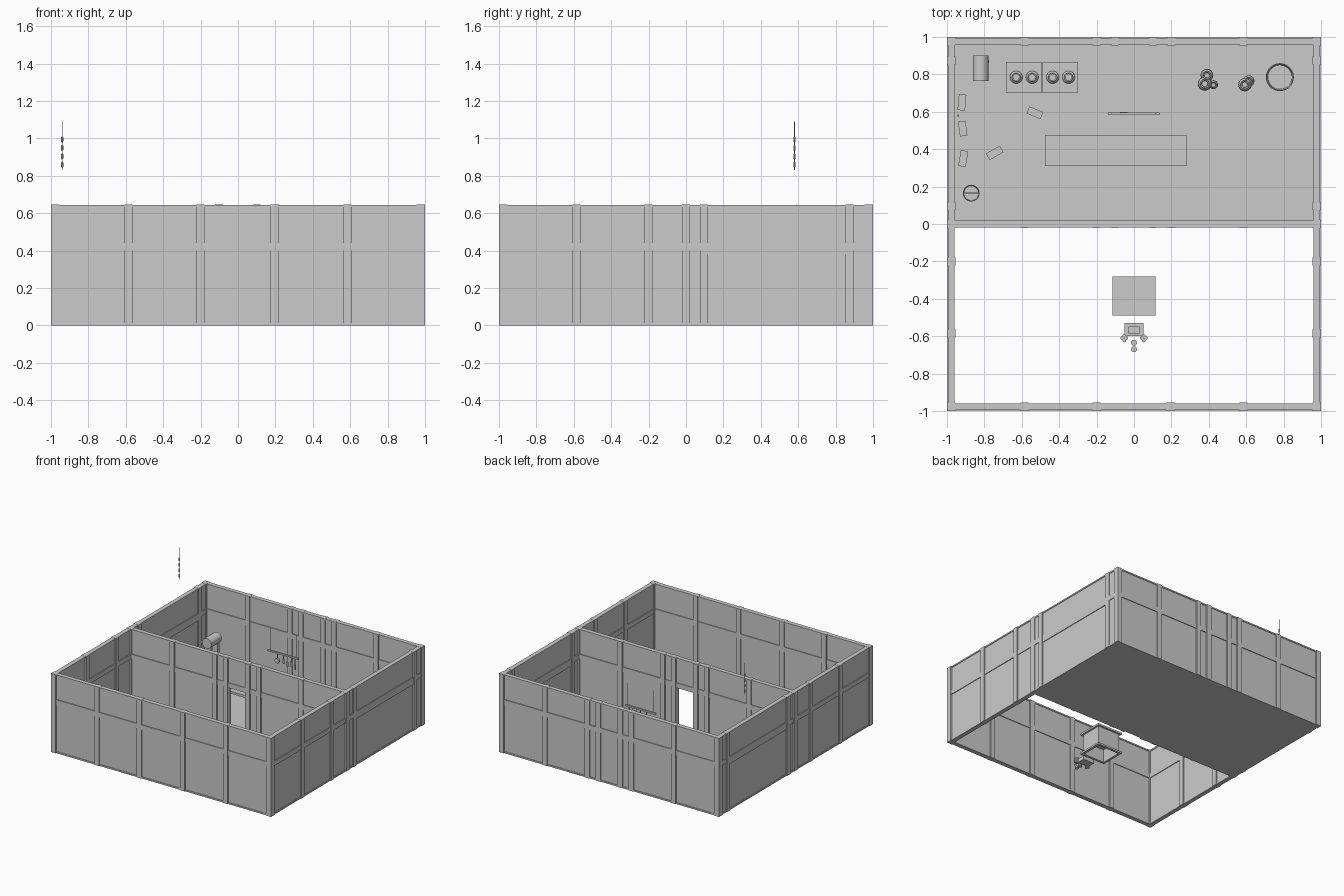
import bpy, bmesh, math
from mathutils import Matrix, Vector

cube = bpy.data.objects.get("Cube")
if cube:
    bpy.data.objects.remove(cube, do_unlink=True)

grey = bpy.data.materials.new("plain grey")
grey.use_nodes = True
grey.diffuse_color = (0.6, 0.6, 0.6, 1)
grey.node_tree.nodes["Principled BSDF"].inputs["Base Color"].default_value = (0.6, 0.6, 0.6, 1)


def finish(name, bm, smooth=False):
    mesh = bpy.data.meshes.new(name)
    bmesh.ops.recalc_face_normals(bm, faces=bm.faces)
    bm.to_mesh(mesh)
    bm.free()
    mesh.materials.append(grey)
    ob = bpy.data.objects.new(name, mesh)
    bpy.context.scene.collection.objects.link(ob)
    if smooth:
        bpy.ops.object.select_all(action='DESELECT')
        ob.select_set(True)
        bpy.context.view_layer.objects.active = ob
        bpy.ops.object.shade_smooth_by_angle()
    return ob


def add_box(bm, lo, hi, turn=0):
    lo, hi = Vector(lo), Vector(hi)
    m = (Matrix.Translation((lo + hi) / 2) @ Matrix.Rotation(turn, 4, 'Z')
         @ Matrix.Diagonal((*(hi - lo), 1)))
    bmesh.ops.create_cube(bm, size=1, matrix=m)


def boxes(name, *pairs):
    bm = bmesh.new()
    for lo, hi in pairs:
        add_box(bm, lo, hi)
    return finish(name, bm)


def lathe(name, profile, place, steps=20):
    """Spin (radius, height) points around the vertical axis."""
    bm = bmesh.new()
    verts = [bm.verts.new((r, 0, z)) for r, z in profile]
    edges = [bm.edges.new(p) for p in zip(verts, verts[1:])]
    bmesh.ops.spin(bm, geom=verts + edges, cent=(0, 0, 0), axis=(0, 0, 1),
                   angle=math.tau, steps=steps, use_merge=True)
    bmesh.ops.remove_doubles(bm, verts=bm.verts, dist=0.0001)
    bmesh.ops.translate(bm, verts=bm.verts, vec=place)
    return finish(name, bm, True)


def rod(name, a, b, radius, sides=8):
    a, b = Vector(a), Vector(b)
    bm = bmesh.new()
    m = Matrix.Translation((a + b) / 2) @ (b - a).to_track_quat('Z', 'Y').to_matrix().to_4x4()
    bmesh.ops.create_cone(bm, cap_ends=True, segments=sides, radius1=radius,
                          radius2=radius, depth=(b - a).length, matrix=m)
    return finish(name, bm, True)


# Timber-framed walls: posts, panels and rails between neighbouring posts
HEIGHT, POST, RAIL_LOW, RAIL_HIGH = 0.645, 0.021, 0.40, 0.44


def wall(name, axis, offset, posts, door=None, deep=None):
    bm = bmesh.new()

    def part(a, b, half, z0, z1):
        lo, hi = (a, offset - half, z0), (b, offset + half, z1)
        if axis == 'y':
            lo, hi = (lo[1], lo[0], z0), (hi[1], hi[0], z1)
        add_box(bm, lo, hi)

    for p in posts:
        part(p - POST, p + POST, 0.0225, 0, HEIGHT)
    for i, (p, q) in enumerate(zip(posts, posts[1:])):
        a, b = p + POST, q - POST
        part(a, b, 0.013, RAIL_LOW if i == door else 0, HEIGHT - 0.003)
        part(a, b, 0.019, 0.38 if i == deep else RAIL_LOW, RAIL_HIGH)
        part(a, b, 0.018, HEIGHT - 0.012, HEIGHT - 0.001)
        if i != door:
            part(a, b, 0.018, 0, 0.012)
    finish(name, bm)


EDGE = 0.9775
bays = [-EDGE, -0.585, -0.2, 0.195, 0.585, EDGE]
door_bays = [-EDGE, -0.585, -0.2, -0.1, 0.1, 0.2, 0.585, EDGE]
side_bays = [-EDGE, -0.585, -0.2, 0, 0.095, 0.875, EDGE]
wall("front_wall", 'x', -EDGE, bays)
wall("middle_wall", 'x', 0, door_bays, door=3)
wall("back_wall", 'x', EDGE, door_bays)
for side, x in (("left", EDGE), ("right", -EDGE)):
    wall(side + "_wall", 'y', x, side_bays, deep=4)
boxes("back_room_floor", ((-0.985, -0.01, 0), (0.985, 0.985, 0.008)))

# Hollow chest and small altar in the front room
bm = bmesh.new()
add_box(bm, (-0.1, -0.475, 0.0), (0.1, -0.295, 0.17))
bottom = min(bm.faces, key=lambda f: f.calc_center_median().z)
bmesh.ops.inset_region(bm, faces=[bottom], thickness=0.02)
bmesh.ops.translate(bm, verts=bottom.verts, vec=(0, 0, 0.1))
finish("chest", bm)
boxes("chest_lid", ((-0.115, -0.49, 0.165), (0.115, -0.28, 0.18)))
boxes("chest_plinth", ((-0.115, -0.49, 0), (-0.095, -0.28, 0.015)),
      ((0.095, -0.49, 0), (0.115, -0.28, 0.015)),
      ((-0.095, -0.49, 0), (0.095, -0.47, 0.015)),
      ((-0.095, -0.3, 0), (0.095, -0.28, 0.015)))
boxes("chest_top_panel", ((-0.1, -0.475, 0.18), (0.1, -0.295, 0.184)))
boxes("altar", ((-0.05, -0.6, 0), (0.05, -0.53, 0.03)),
      ((-0.03, -0.585, 0.03), (0.03, -0.548, 0.045)))
for side in (-1, 1):
    for dx, dy in ((-0.011, 0), (0.011, 0), (0, -0.013), (0, 0.011)):
        x, y = side * 0.052 + dx, -0.61 + dy
        rod("candle", (x, y, 0), (x, y, 0.04), 0.01, 10)
for y in (-0.635, -0.67):
    rod("offering_bowl", (0, y, 0), (0, y, 0.015), 0.016, 10)

# Long work table
boxes("table_top", ((-0.475, 0.31, 0.17), (0.28, 0.475, 0.19)))
for x in (-0.45, 0.255):
    for y in (0.335, 0.45):
        boxes("table_leg", ((x - 0.015, y - 0.015, 0), (x + 0.015, y + 0.015, 0.17)))

# Stoves with cooking pots
for x in (-0.685, -0.49):
    boxes("stove", ((x, 0.7, 0), (x + 0.19, 0.865, 0.14)))
for x in (-0.63, -0.545, -0.435, -0.35):
    lathe("pot", [(0, 0), (0.024, 0), (0.034, 0.015), (0.034, 0.03), (0.02, 0.045),
                  (0.023, 0.052), (0.016, 0.05), (0.016, 0.03), (0, 0.03)], (x, 0.785, 0.14))

# Cask lying on a stand
rod("cask", (-0.82, 0.765, 0.265), (-0.82, 0.9, 0.265), 0.042, 20)
rod("cask_spout", (-0.785, 0.87, 0.265), (-0.775, 0.87, 0.265), 0.008)
for y in (0.79, 0.875):
    boxes("cask_stand", ((-0.85, y - 0.01, 0), (-0.79, y + 0.01, 0.235)))

# Jars in two clusters
for x, y, r in ((0.39, 0.795, 0.034), (0.378, 0.75, 0.037), (0.425, 0.745, 0.024),
                (0.593, 0.745, 0.036), (0.614, 0.765, 0.03), (0.606, 0.752, 0.024)):
    lathe("jar", [(0, 0), (r * 0.6, 0), (r, r * 1.4), (r * 0.9, r * 2.1), (r * 0.5, r * 2.6),
                  (r * 0.65, r * 3), (r * 0.45, r * 2.9), (r * 0.4, r * 2), (0, r * 2)],
          (x, y, 0.008))

# Open tub and bucket with a handle
for name, x, y, r, h in (("tub", 0.78, 0.785, 0.075, 0.13), ("bucket", -0.87, 0.165, 0.045, 0.08)):
    lathe(name, [(0, 0), (r * 0.92, 0), (r, h), (r * 0.93, h), (r * 0.86, 0.01), (0, 0.01)],
          (x, y, 0.008), 28)
rod("bucket_handle", (-0.913, 0.165, 0.08), (-0.827, 0.165, 0.08), 0.003)

# Loose blocks of firewood
for x, y, w, d, turn in ((-0.92, 0.65, 0.04, 0.085, -5), (-0.916, 0.51, 0.04, 0.08, 8),
                         (-0.913, 0.35, 0.04, 0.085, -10), (-0.745, 0.38, 0.085, 0.04, 30),
                         (-0.53, 0.595, 0.08, 0.04, -22)):
    bm = bmesh.new()
    add_box(bm, (x - w / 2, y - d / 2, 0.008), (x + w / 2, y + d / 2, 0.035), math.radians(turn))
    finish("wood_block", bm)

# Hanging rail with utensils
boxes("utensil_rail", ((-0.14, 0.583, 0.455), (0.135, 0.597, 0.467)))
for x in (-0.12, 0.115):
    rod("rail_hanger", (x, 0.59, 0.46), (x, 0.59, 0.645), 0.002)
rod("pan_handle", (-0.055, 0.59, 0.455), (-0.055, 0.59, 0.41), 0.004)
rod("pan", (-0.055, 0.582, 0.395), (-0.055, 0.598, 0.395), 0.02, 16)
for x, low in ((0, 0.385), (0.035, 0.37), (0.07, 0.38), (0.105, 0.365)):
    boxes("utensil", ((x - 0.002, 0.588, low + 0.04), (x + 0.002, 0.592, 0.455)),
          ((x - 0.008, 0.587, low), (x + 0.008, 0.593, low + 0.04)))

# Hanging string of sausages
rod("string", (-0.94, 0.58, 0.83), (-0.94, 0.58, 1.09), 0.0015, 6)
for z in (0.84, 0.885, 0.93, 0.975):
    lathe("sausage", [(0, 0), (0.006, 0.008), (0.006, 0.03), (0, 0.038)], (-0.94, 0.58, z), 10)
